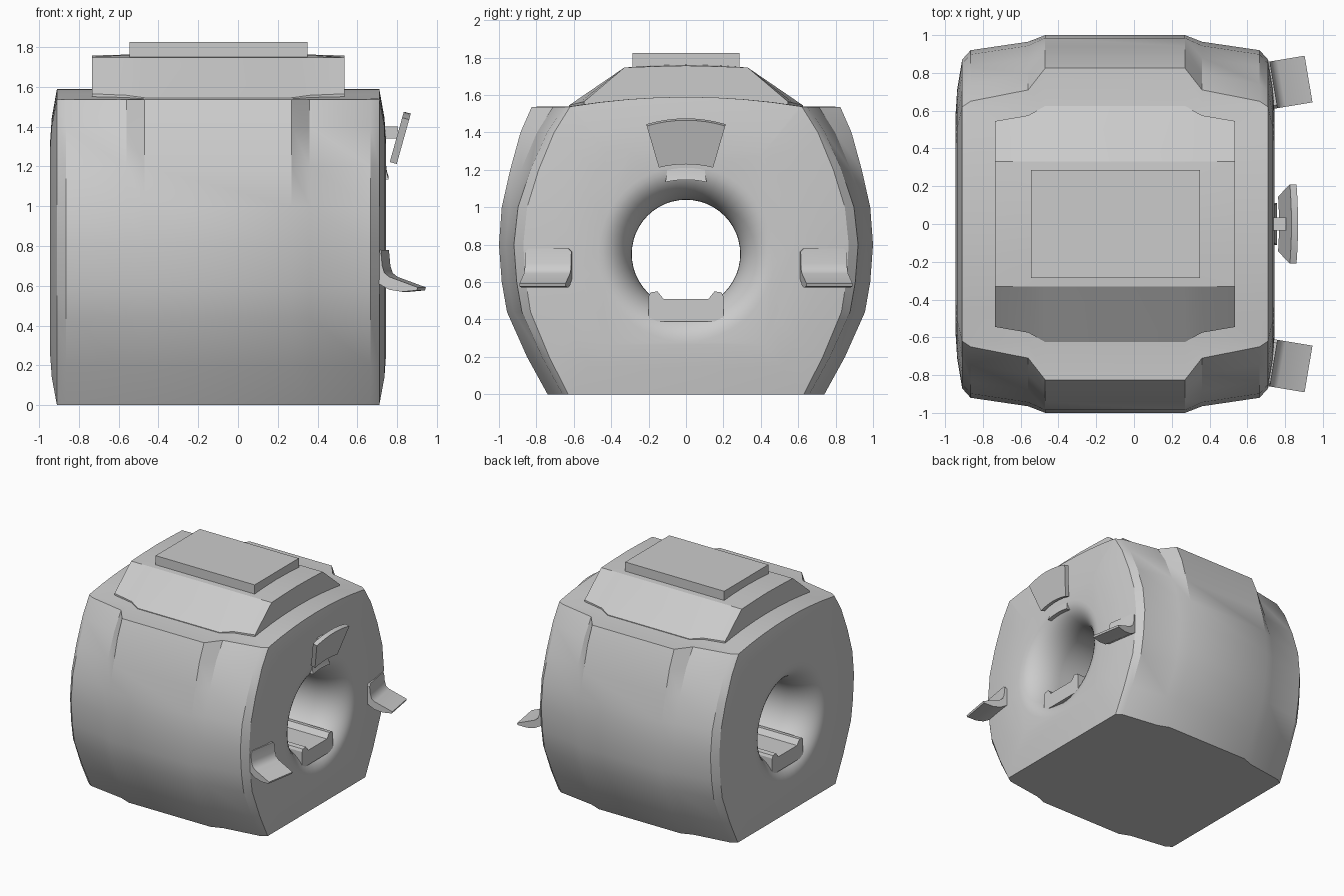
import bpy, bmesh
from math import sin, cos, pi, radians
from mathutils import Matrix

if "Cube" in bpy.data.objects:
    bpy.data.objects.remove(bpy.data.objects["Cube"])

CX = -0.10      # middle of the housing along x
BORE_Z = 0.75


def loft(name, rings, smooth=None, matrix=None):
    """Skin equal-length closed rings and cap both ends."""
    bm = bmesh.new()
    vr = [[bm.verts.new(p) for p in r] for r in rings]
    n = len(rings[0])
    for a, b in zip(vr, vr[1:]):
        for i in range(n):
            j = (i + 1) % n
            bm.faces.new((a[i], a[j], b[j], b[i]))
    bm.faces.new(vr[0][::-1])
    bm.faces.new(vr[-1])
    bmesh.ops.recalc_face_normals(bm, faces=bm.faces)
    me = bpy.data.meshes.new(name)
    bm.to_mesh(me)
    bm.free()
    if matrix:
        me.transform(matrix)
        if matrix.determinant() < 0:
            me.flip_normals()
    ob = bpy.data.objects.new(name, me)
    bpy.context.collection.objects.link(ob)
    if smooth:
        shade(ob, smooth)
    return ob


def activate(ob):
    bpy.ops.object.select_all(action='DESELECT')
    ob.select_set(True)
    bpy.context.view_layer.objects.active = ob


def shade(ob, angle):
    activate(ob)
    bpy.ops.object.shade_smooth_by_angle(angle=radians(angle))


def mirrored(half):
    """Close a right-half (y, z) profile, given bottom to top, over y = 0."""
    return half + [(-y, z) for y, z in reversed(half) if y > 1e-6]


def box(name, x0, x1, y0, y1, z0, z1):
    return loft(name, [[(x, y0, z0), (x, y1, z0), (x, y1, z1), (x, y0, z1)] for x in (x0, x1)])


# Main housing: barrel-sided sections along x, narrowing to domed end faces
SIDE = [(.74, 0), (.85, .2), (.957, .44), (.985, .6), (1.0, .8),
        (.985, 1.0), (.94, 1.2), (.885, 1.4), (.825, 1.537)]


def section(d_mid, d_top, d_bot):
    half = []
    for w, z in SIDE:
        t = (z - .8) / (.737 if z > .8 else .8)
        half.append((w - d_mid - ((d_top if z > .8 else d_bot) - d_mid) * t * t, z))
    edge = min(.62, half[-1][0] - .012)
    half += [(edge * k, 1.54 + .05 * (1 - k * k)) for k in (1, .75, .5, .25, 0)]
    return mirrored(half)


SECTIONS = [(.37, 0, 0, 0), (.46, .035, .115, .035), (.765, .08, .175, .08), (.81, .13, .205, .11)]
half_rings = [(hx, section(*d)) for hx, *d in SECTIONS]
end = half_rings[-1][1]
for s, hx in ((.82, .836), (.66, .845)):
    half_rings.append((hx, [(y * s, .78 + (z - .78) * s) for y, z in end]))
rings = [[(CX - hx, y, z) for y, z in r] for hx, r in reversed(half_rings)]
rings += [[(CX + hx, y, z) for y, z in r] for hx, r in half_rings]
housing = loft("scanner_housing", rings)

# Bore: a tunnel with trumpet-shaped mouths, cut through the housing
flare = [(.90, .47)]
for i in range(11):
    t = i / 10 * pi / 2
    flare.append((.845 - .25 * (1 - cos(t)), .47 - .18 * sin(t)))
path = [(-x, r) for x, r in flare] + flare[::-1]
N = 48
cutter = loft("bore_cutter", [[(CX + x, r * cos(2 * pi * i / N), BORE_Z + r * sin(2 * pi * i / N))
                               for i in range(N)] for x, r in path])
cutter.hide_render = True
mod = housing.modifiers.new("bore", 'BOOLEAN')
mod.operation, mod.solver, mod.object = 'DIFFERENCE', 'EXACT', cutter
activate(housing)
bpy.ops.object.modifier_apply(modifier=mod.name)
bpy.data.objects.remove(cutter)
shade(housing, 28)

# Raised top cover with sloping sides, and the flat plate on it
rings = []
for hx, w in ((-.635, .545), (-.46, .575), (-.37, .625), (.37, .625), (.46, .575), (.635, .545)):
    zt = 1.762 if abs(hx) < .5 else 1.757
    prof = mirrored([(w, 1.50), (w, 1.545 + (.625 - w) * .25), (.33, 1.747), (.17, zt - .004), (0, zt)])
    rings.append([(CX + hx, y, z) for y, z in prof])
loft("top_cover", rings, 20)
box("top_plate", -.545, .35, -.285, .285, 1.72, 1.825)

# Patient table rail running through the bore
rail = mirrored([(.2, .39), (.2, .525), (.19, .545), (.152, .55), (.12, .51)])
loft("table_rail", [[(CX + s * .82, y, z) for y, z in rail] for s in (-1, 1)])

# Display: tilted fan-shaped panel on a short arm
K = 8
fan = [(.145 * (2 * i / K - 1), 1.24 - .018 * (2 * i / K - 1) ** 2) for i in range(K + 1)]
fan += [(-.21 * (2 * i / K - 1), 1.475 - .03 * (2 * i / K - 1) ** 2) for i in range(K + 1)]
loft("display_panel", [[(x + (z - 1.23) * .28, y, z - dz) for y, z in fan]
                       for x, dz in ((.765, 0), (.80, .01))], 30)
box("display_arm", .70, .805, -.035, .035, 1.34, 1.40)

# Small lip above the bore mouth
lip = [(.69, 1.20, .10), (.744, 1.20, .10), (.748, 1.165, .105), (.757, 1.135, .11), (.69, 1.135, .11)]
loft("bore_lip", [[(x, k * w, z + .012 * (1 - k * k)) for x, z, w in lip]
                  for k in (-1, -.5, 0, .5, 1)], 30)

# Side control shelves: L-shaped, angled outwards, one per side
shelf = [(-.03, .78), (.028, .78), (.034, .70), (.045, .665), (.07, .645), (.215, .592),
         (.21, .577), (.135, .57), (.07, .58), (.025, .605), (-.03, .64)]
for side, label in ((1, "right"), (-1, "left")):
    m = (Matrix.Diagonal((1, side, 1, 1)) @ Matrix.Translation((.712, .732, 0))
         @ Matrix.Rotation(radians(9.5), 4, 'Z'))
    # outer slices sit lower at the top edge to round the back corners
    slices = []
    for y in (-.125, -.108, .108, .125):
        drop = .018 if abs(y) > .12 else 0
        slices.append([(x, y, z - drop if z > .75 else z) for x, z in shelf])
    loft("control_shelf_" + label, slices, 35, m)
